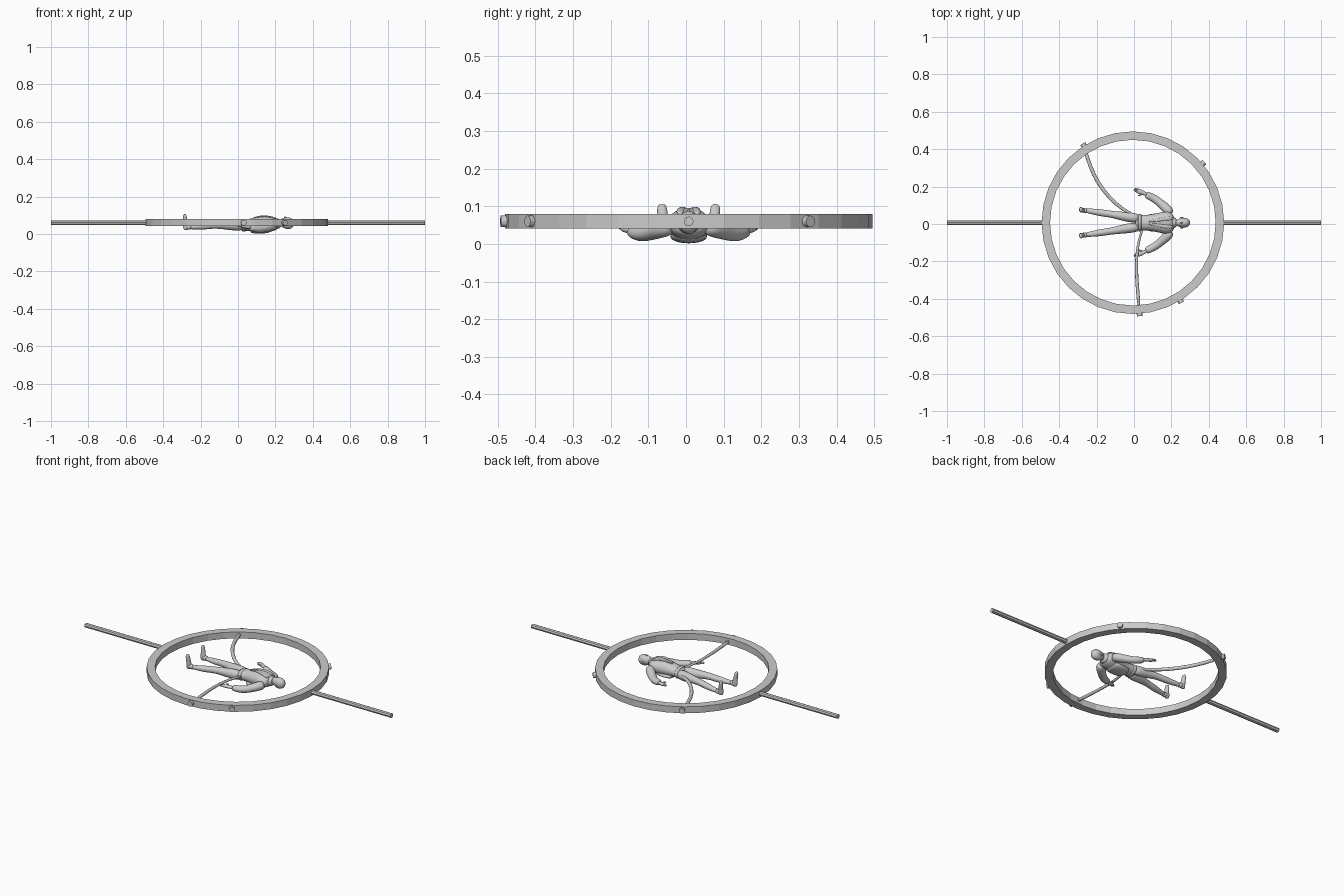
import bpy, bmesh, math
from mathutils import Vector, Matrix

CX, CY, CZ = -0.006, 0.007, 0.06      # ring centre; figure lies along x at y = CY


def finish(bm, name, smooth=True):
    bmesh.ops.recalc_face_normals(bm, faces=bm.faces)
    me = bpy.data.meshes.new(name)
    bm.to_mesh(me)
    bm.free()
    ob = bpy.data.objects.new(name, me)
    bpy.context.collection.objects.link(ob)
    for p in me.polygons:
        p.use_smooth = smooth
    return ob


def loft(name, stations, ref=(0, 0, 1), sides=10, sub=1, mirror=False):
    """Skin elliptical rings; station = x, y, z, half width, half depth (y from body axis)."""
    bm = bmesh.new()
    for s in ((1, -1) if mirror else (1,)):
        pts = [Vector((p[0], s * p[1] + CY, p[2])) for p in stations]
        rings = []
        for i, p in enumerate(pts):
            t = (pts[min(i + 1, len(pts) - 1)] - pts[max(i - 1, 0)]).normalized()
            side = t.cross(Vector(ref)).normalized()
            up = side.cross(t)
            w, d = stations[i][3:5]
            rings.append([bm.verts.new(p + side * w * math.cos(a) + up * d * math.sin(a))
                          for a in (2 * math.pi * k / sides for k in range(sides))])
        for a, b in zip(rings, rings[1:]):
            for k in range(sides):
                j = (k + 1) % sides
                bm.faces.new((a[k], a[j], b[j], b[k]))
        bm.faces.new(rings[0])
        bm.faces.new(rings[-1])
    ob = finish(bm, name)
    if sub:
        ob.modifiers.new("smooth", 'SUBSURF').levels = sub
        ob.modifiers["smooth"].render_levels = sub
    return ob


def rod(name, a, b, r, sides=10):
    a, b = Vector(a), Vector(b)
    bm = bmesh.new()
    m = Matrix.Translation((a + b) / 2) @ (b - a).to_track_quat('Z', 'Y').to_matrix().to_4x4()
    bmesh.ops.create_cone(bm, cap_ends=True, segments=sides, radius1=r, radius2=r,
                          depth=(b - a).length, matrix=m)
    return finish(bm, name, False)


def ball(name, loc, size):
    bm = bmesh.new()
    m = Matrix.Translation((loc[0], loc[1] + CY, loc[2])) @ Matrix.Diagonal((*size, 1))
    bmesh.ops.create_uvsphere(bm, u_segments=16, v_segments=10, radius=1, matrix=m)
    return finish(bm, name)


# Flat hoop with rectangular section
bm = bmesh.new()
N = 32
loops = []
for r, z in ((0.488, 0.041), (0.488, 0.079), (0.443, 0.079), (0.443, 0.041)):
    loops.append([bm.verts.new((CX + r * math.cos(2 * math.pi * k / N),
                                CY + r * math.sin(2 * math.pi * k / N), z)) for k in range(N)])
for i in range(4):
    a, b = loops[i], loops[(i + 1) % 4]
    for k in range(N):
        j = (k + 1) % N
        bm.faces.new((a[k], a[j], b[j], b[k]))
finish(bm, "hoop", False)

# Side rods and radial pegs
rod("left_rod", (-1, CY, CZ), (-0.47, CY, CZ), 0.013, 8)
rod("right_rod", (0.46, CY, CZ), (1, CY, CZ), 0.013, 8)
for i, (x, y) in enumerate(((-0.268, 0.42), (0.372, 0.327), (0.03, -0.48), (0.25, -0.415))):
    d = Vector((x - CX, y - CY, 0)).normalized()
    c = Vector((CX, CY, CZ))
    rod("peg_%d" % (i + 1), c + d * 0.46, c + d * 0.501, 0.0155, 12)

# Tapering cables from hoop to the waist
loft("rear_cable", [(-0.265, 0.40, .06, .011, .011), (-0.235, 0.30, .06, .011, .011),
                    (-0.195, 0.215, .06, .011, .011), (-0.135, 0.135, .058, .011, .011),
                    (-0.06, 0.068, .054, .010, .010), (0.02, 0.03, .05, .008, .008)], sides=8)
loft("front_cable", [(0.028, -0.46, .06, .010, .010), (0.018, -0.35, .06, .010, .010),
                     (0.012, -0.25, .06, .009, .009), (0.015, -0.15, .057, .008, .008),
                     (0.03, -0.08, .054, .007, .007), (0.05, -0.02, .05, .006, .006)], sides=8)

# Torso in jacket
loft("jacket_body", [(0.005, 0, .045, .046, .026), (0.03, 0, .046, .045, .031),
                     (0.06, 0, .048, .040, .033), (0.10, 0, .049, .047, .042),
                     (0.14, 0, .052, .056, .047), (0.175, 0, .053, .064, .043),
                     (0.202, 0, .053, .058, .033), (0.217, 0, .054, .030, .024)], sides=14)
loft("jacket_back_hem", [(0.065, 0, .022, .042, .014), (0.085, 0, .018, .050, .018),
                         (0.14, 0, .020, .052, .019), (0.18, 0, .026, .050, .018)], sides=12)
loft("belt", [(0.022, 0, .046, .046, .032), (0.023, 0, .046, .048, .034),
              (0.039, 0, .046, .047, .035), (0.04, 0, .046, .045, .033)], sides=14)
loft("lapel", [(0.075, .006, .083, .004, .004), (0.12, .012, .097, .008, .004),
               (0.17, .022, .094, .012, .005), (0.213, .023, .078, .010, .006)], mirror=True, sides=8)
loft("collar", [(0.203, 0, .053, .036, .029), (0.212, 0, .055, .032, .029),
                (0.224, 0, .056, .026, .026), (0.227, 0, .056, .021, .022)], sides=12)

# Neck and head, face upward
loft("neck", [(0.205, 0, .054, .018, .018), (0.235, 0, .054, .015, .016),
              (0.25, 0, .054, .015, .016)])
loft("head", [(0.222, 0, .070, .008, .009), (0.229, 0, .067, .017, .019),
              (0.243, 0, .061, .023, .027), (0.262, 0, .057, .027, .033),
              (0.281, 0, .056, .026, .031), (0.294, 0, .054, .018, .022),
              (0.300, 0, .054, .006, .008)], sides=14)
loft("nose", [(0.262, 0, .087, .003, .003), (0.250, 0, .089, .005, .006),
              (0.246, 0, .086, .005, .004)], sides=8)
for s in (1, -1):
    ball("ear", (0.256, s * .027, .053), (.010, .004, .006))

# Arms with loose sleeves
loft("sleeve", [(0.198, .044, .047, .022, .022), (0.182, .068, .042, .028, .026),
                (0.155, .092, .034, .025, .023), (0.130, .114, .027, .022, .021),
                (0.105, .131, .026, .022, .020), (0.080, .143, .030, .020, .018),
                (0.062, .152, .034, .019, .016)], mirror=True, sides=12)
loft("hand", [(0.072, .149, .034, .010, .009), (0.052, .158, .036, .011, .009),
              (0.036, .164, .038, .014, .009), (0.022, .170, .040, .014, .008),
              (0.016, .172, .040, .012, .007)], mirror=True, sides=10)
for i, (dy, tip) in enumerate(((-.009, .004), (-.003, -.003), (.003, -.004), (.009, .003))):
    loft("finger_%d" % (i + 1), [(0.026, .168 + dy, .041, .004, .005),
                                 (0.012, .173 + dy, .042, .0037, .004),
                                 (tip, .176 + dy * .7, .039, .003, .003)], mirror=True, sides=6)
loft("thumb", [(0.045, .154, .040, .005, .005), (0.030, .146, .044, .0045, .0045),
               (0.020, .145, .045, .003, .003)], mirror=True, sides=6)

# Legs and upright feet
loft("trouser_leg", [(0.030, .022, .045, .022, .026), (0.0, .026, .046, .027, .030),
                     (-0.04, .031, .046, .027, .027), (-0.085, .039, .047, .022, .022),
                     (-0.122, .045, .047, .019, .019), (-0.15, .049, .044, .019, .018),
                     (-0.19, .055, .040, .019, .018), (-0.235, .062, .037, .014, .013),
                     (-0.264, .066, .036, .012, .012)], mirror=True, sides=12)
loft("boot_cuff", [(-0.252, .064, .037, .012, .012), (-0.256, .065, .037, .015, .015),
                   (-0.266, .066, .037, .015, .015), (-0.284, .067, .037, .011, .011)], mirror=True)
loft("boot_foot", [(-0.278, .066, .020, .008, .009), (-0.279, .066, .029, .013, .015),
                   (-0.278, .066, .045, .013, .016), (-0.280, .068, .065, .013, .013),
                   (-0.283, .070, .084, .015, .011), (-0.285, .071, .099, .013, .009),
                   (-0.286, .071, .106, .008, .006)], ref=(1, 0, 0), mirror=True, sides=12)
